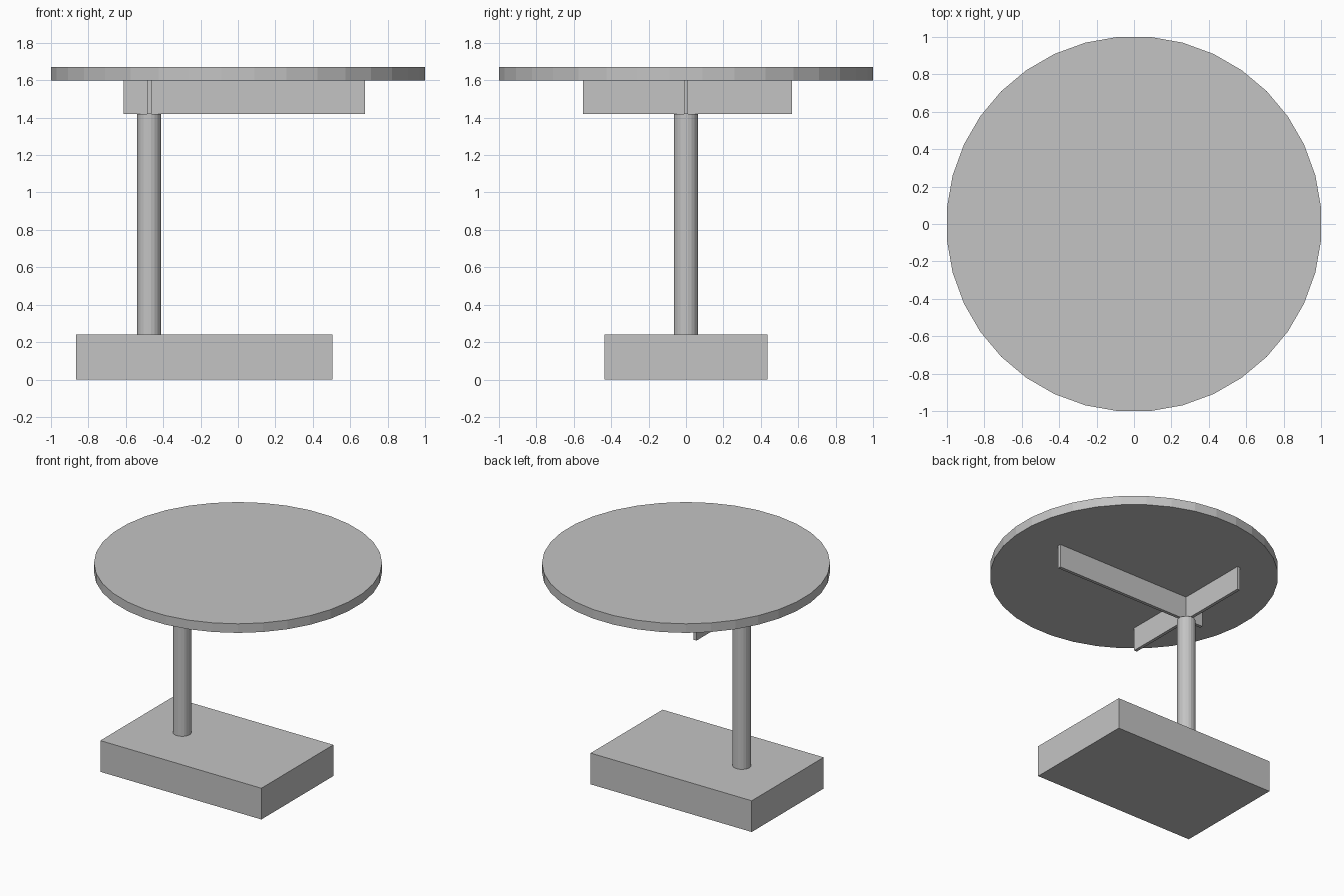
import bpy
import math

if "Cube" in bpy.data.objects:
    bpy.data.objects.remove(bpy.data.objects["Cube"], do_unlink=True)

# One plain grey for the whole table
grey = bpy.data.materials.new("plain grey")
grey.use_nodes = True
colour = (0.55, 0.55, 0.55, 1)
grey.diffuse_color = colour
grey.node_tree.nodes["Principled BSDF"].inputs["Base Color"].default_value = colour


def finish(name):
    obj = bpy.context.object
    obj.name = name
    bpy.ops.object.transform_apply(location=False, rotation=True, scale=True)
    obj.data.materials.append(grey)
    return obj


def box(name, x, y, z):
    """Box from (min, max) ranges along each axis."""
    spans = (x, y, z)
    bpy.ops.mesh.primitive_cube_add(size=1, location=[(a + b) / 2 for a, b in spans])
    bpy.context.object.scale = [b - a for a, b in spans]
    return finish(name)


def disc(name, x, radius, z, sides):
    """Upright flat-sided cylinder with flats facing the axes."""
    bpy.ops.mesh.primitive_cylinder_add(
        vertices=sides, radius=radius / math.cos(math.pi / sides), depth=z[1] - z[0],
        location=(x, 0, sum(z) / 2), rotation=(0, 0, math.pi / sides))
    return finish(name)


post_x = -0.475
half = 0.012                      # half thickness of the support plates
base_top, post_top, top_under, top_z = 0.24, 1.42, 1.6, 1.67

# Base block and off-centre post
box("base", (-0.865, 0.505), (-0.437, 0.437), (0, base_top))
disc("post", post_x, 0.064, (base_top, post_top), 20)

# Crossed support plates under the top
box("long_support", (-0.613, 0.68), (-half, half), (post_top, top_under))
box("cross_support", (post_x - half, post_x + half), (-0.55, 0.568), (post_top, top_under))

# Round top
disc("table_top", 0, 1.0, (top_under, top_z), 36)
